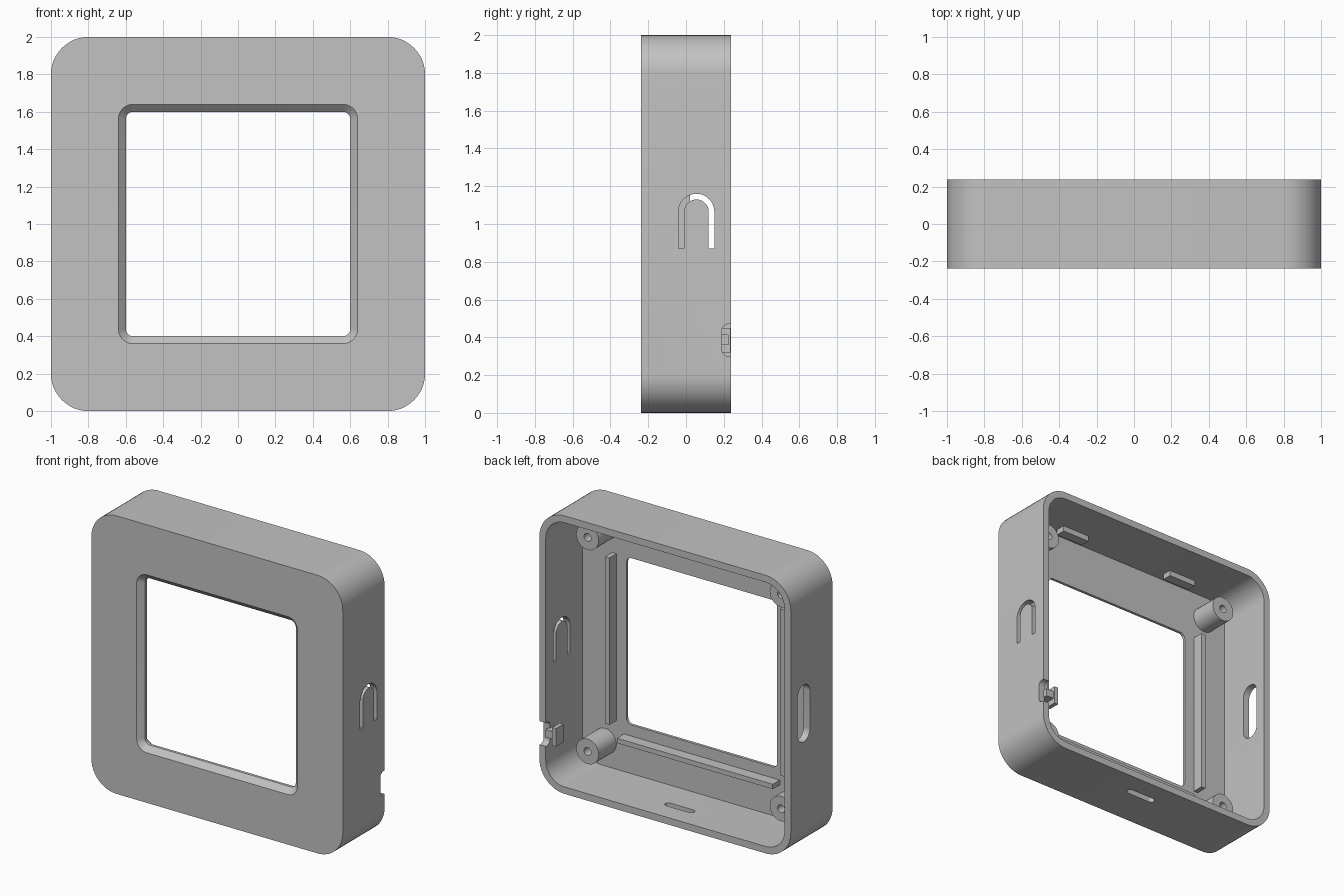
import bpy
import bmesh
from math import sin, cos, pi, radians
from mathutils import Vector

default = bpy.data.objects.get("Cube")
if default:
    bpy.data.objects.remove(default, do_unlink=True)

FRONT, BACK, PLATE = -0.2375, 0.2375, -0.18   # PLATE: inner face of the front panel
WALL = 0.05

grey = bpy.data.materials.new("light grey plastic")
grey.use_nodes = True
colour = (0.54, 0.54, 0.54, 1)
grey.diffuse_color = colour
grey.node_tree.nodes["Principled BSDF"].inputs["Base Color"].default_value = colour


def make_object(name, bm):
    bmesh.ops.recalc_face_normals(bm, faces=bm.faces)
    mesh = bpy.data.meshes.new(name)
    bm.to_mesh(mesh)
    bm.free()
    mesh.materials.append(grey)
    obj = bpy.data.objects.new(name, mesh)
    bpy.context.collection.objects.link(obj)
    return obj


def smooth(obj):
    bpy.ops.object.select_all(action='DESELECT')
    obj.select_set(True)
    bpy.context.view_layer.objects.active = obj
    bpy.ops.object.shade_smooth_by_angle(angle=radians(30))


def rounded_rect(a, b, r, steps=12):
    """Points of a rounded rectangle with half sizes a and b."""
    pts = []
    for k, (sx, sy) in enumerate([(1, 1), (-1, 1), (-1, -1), (1, -1)]):
        for i in range(steps + 1):
            t = (k + i / steps) * pi / 2
            pts.append((sx * (a - r) + r * cos(t), sy * (b - r) + r * sin(t)))
    return pts


def circle(r, count=32):
    return [(r * cos(2 * pi * i / count), r * sin(2 * pi * i / count)) for i in range(count)]


def loft_ring(name, loops, cx=0, cz=0):
    """Join (points, y) loops of equal length into one closed ring-shaped solid."""
    bm = bmesh.new()
    rings = [[bm.verts.new((cx + x, y, cz + z)) for x, z in pts] for pts, y in loops]
    n = len(rings[0])
    for k, ring in enumerate(rings):
        after = rings[(k + 1) % len(rings)]
        for i in range(n):
            j = (i + 1) % n
            bm.faces.new((ring[i], ring[j], after[j], after[i]))
    return make_object(name, bm)


def prism(name, pts, direction):
    """Extrude a closed outline of 3D points along a direction."""
    bm = bmesh.new()
    face = bm.faces.new([bm.verts.new(p) for p in pts])
    out = bmesh.ops.extrude_face_region(bm, geom=[face])
    moved = [v for v in out["geom"] if isinstance(v, bmesh.types.BMVert)]
    bmesh.ops.translate(bm, verts=moved, vec=Vector(direction))
    return make_object(name, bm)


def box(name, x, y, z):
    pts = [(x[0], y[0], z[0]), (x[1], y[0], z[0]), (x[1], y[1], z[0]), (x[0], y[1], z[0])]
    return prism(name, pts, (0, 0, z[1] - z[0]))


# Case: rounded shell open at the back, with a bevelled window in the front
opening = rounded_rect(0.6, 0.6, 0.04)
outer = rounded_rect(1, 1, 0.2)
inner = rounded_rect(1 - WALL, 1 - WALL, 0.2 - WALL)
case = loft_ring("case", [
    (opening, PLATE), (opening, -0.2), (rounded_rect(0.64, 0.64, 0.08), FRONT),
    (outer, FRONT), (outer, BACK), (inner, BACK), (inner, PLATE)], cz=1)

# Cutters: side slot, bottom slot, push-button outline and clip notch
cutters = [
    prism("side_slot_cutter",
          [(-1.1, 0.09 + y, 1.005 + z) for y, z in rounded_rect(0.07, 0.205, 0.0699)], (0.2, 0, 0)),
    prism("bottom_slot_cutter",
          [(x, 0.07 + y, -0.1) for x, y in rounded_rect(0.115, 0.024, 0.0239)], (0, 0, 0.2)),
    prism("notch_cutter",
          [(0.9, 0.245 + y, 0.385 + z) for y, z in rounded_rect(0.055, 0.085, 0.035)], (0.2, 0, 0)),
]
arc = [i * pi / 16 for i in range(17)]
u_shape = [(0.15, 0.87)] + [(0.055 + 0.095 * cos(t), 1.065 + 0.095 * sin(t)) for t in arc]
u_shape += [(-0.04, 0.87), (-0.01, 0.87)]
u_shape += [(0.055 + 0.065 * cos(t), 1.065 + 0.065 * sin(t)) for t in reversed(arc)] + [(0.12, 0.87)]
cutters.append(prism("button_cutter", [(0.9, y, z) for y, z in u_shape], (0.2, 0, 0)))

for cutter in cutters:
    cutter.hide_render = True
    mod = case.modifiers.new(cutter.name, 'BOOLEAN')
    mod.operation = 'DIFFERENCE'
    mod.solver = 'EXACT'
    mod.object = cutter
bpy.context.view_layer.update()
cut_mesh = bpy.data.meshes.new_from_object(
    case.evaluated_get(bpy.context.evaluated_depsgraph_get()))
case.modifiers.clear()
case.data = cut_mesh
for cutter in cutters:
    bpy.data.objects.remove(cutter, do_unlink=True)
smooth(case)

# Screw bosses in the four corners
for sx, side in ((1, "left"), (-1, "right")):
    for sz, level in ((1, "upper"), (-1, "lower")):
        boss = loft_ring(f"{level}_{side}_screw_boss", [
            (circle(0.09), PLATE - 0.01), (circle(0.09), 0.02),
            (circle(0.028), 0.02), (circle(0.028), PLATE - 0.01)], 0.77 * sx, 1 + 0.77 * sz)
        smooth(boss)

# Locating ribs beside and below the window
rib_y = (PLATE - 0.01, -0.10)
box("left_rib", (0.68, 0.715), rib_y, (0.4, 1.6))
box("right_rib", (-0.715, -0.68), rib_y, (0.4, 1.6))
box("bottom_rib", (-0.62, 0.62), rib_y, (0.285, 0.32))

# Snap tabs under the top wall
for x, side in ((0.47, "left"), (-0.47, "right")):
    box(f"{side}_snap_tab", (x - 0.11, x + 0.11), (-0.12, -0.05), (1.91, 1.96))

# Cable clip behind the notch: neck and end plate
box("clip_neck", (0.89, 0.96), (0.15, 0.225), (0.36, 0.415))
box("clip_plate", (0.87, 0.9), (0.15, 0.235), (0.32, 0.45))
